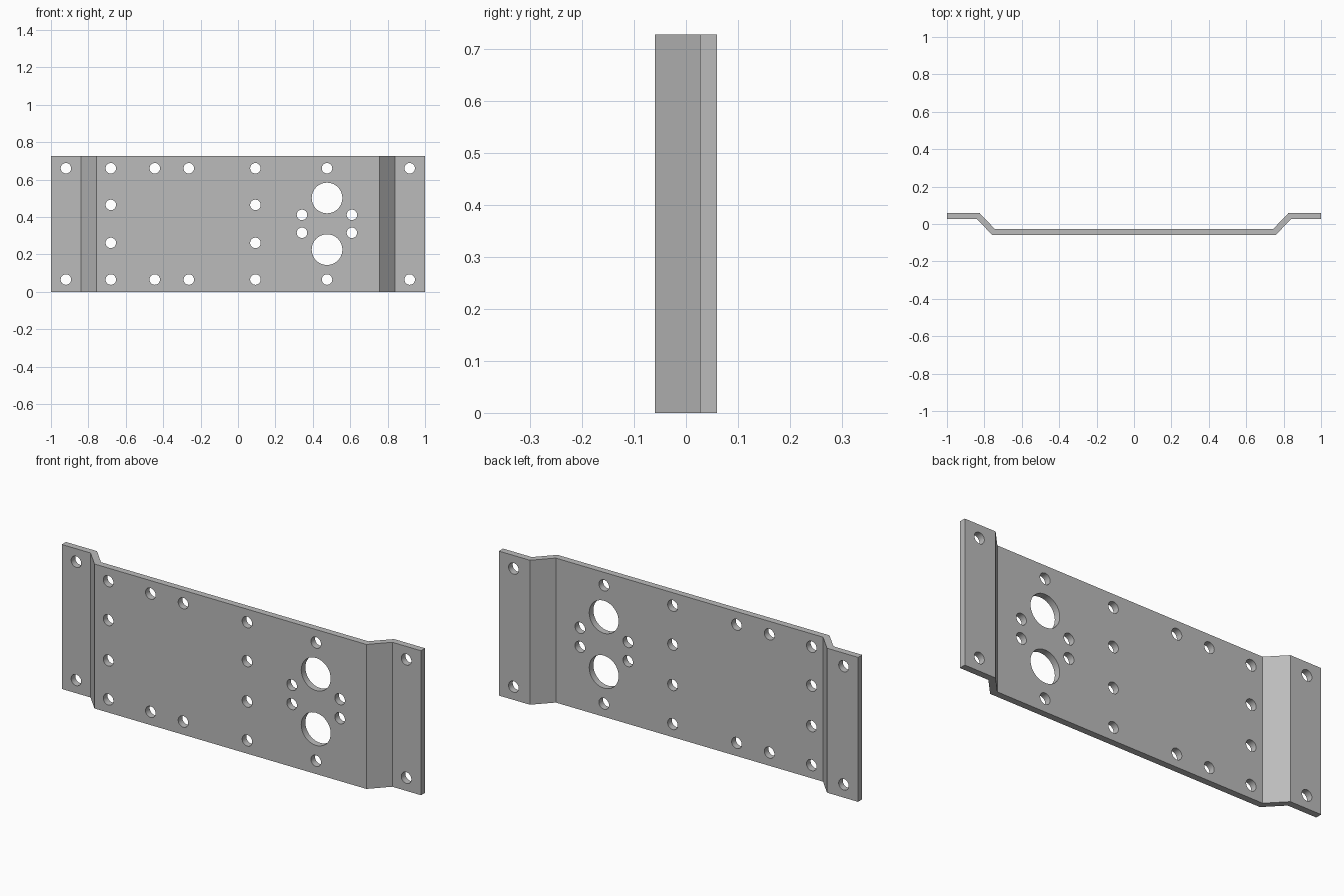
import bpy
import bmesh
from mathutils import Matrix

cube = bpy.data.objects.get("Cube")
if cube:
    bpy.data.objects.remove(cube, do_unlink=True)

HEIGHT = 0.727
SMALL, LARGE = 0.028, 0.082


def make_object(name, bm):
    bmesh.ops.recalc_face_normals(bm, faces=bm.faces)
    mesh = bpy.data.meshes.new(name)
    bm.to_mesh(mesh)
    bm.free()
    obj = bpy.data.objects.new(name, mesh)
    bpy.context.collection.objects.link(obj)
    return obj


# Steel colour
steel = bpy.data.materials.new("grey steel")
steel.use_nodes = True
colour = (0.5, 0.5, 0.5, 1)
steel.diffuse_color = colour
steel.node_tree.nodes["Principled BSDF"].inputs["Base Color"].default_value = colour

# Bent sheet: mirrored half profile, extruded upwards
front = [(0.757, -0.06), (0.84, 0.027), (1, 0.027)]
back = [(1, 0.06), (0.827, 0.06), (0.744, -0.027)]
half = front + back
outline = half + [(-x, y) for x, y in reversed(half)]
bm = bmesh.new()
sheet = bm.faces.new([bm.verts.new((x, y, 0)) for x, y in outline])
top = bmesh.ops.extrude_face_region(bm, geom=[sheet])["geom"]
bmesh.ops.translate(bm, vec=(0, 0, HEIGHT),
                    verts=[v for v in top if isinstance(v, bmesh.types.BMVert)])
plate = make_object("mounting_plate", bm)
plate.data.materials.append(steel)

# Hole layout: edge rows, bolt columns, small bolt group and two large openings
holes = [(x, z, SMALL) for x in (-0.92, -0.68, -0.445, -0.263, 0.093, 0.476, 0.918)
         for z in (0.066, 0.661)]
holes += [(x, z, SMALL) for x in (-0.68, 0.093) for z in (0.262, 0.465)]
holes += [(x, z, SMALL) for x in (0.342, 0.609) for z in (0.316, 0.412)]
holes += [(0.476, z, LARGE) for z in (0.226, 0.502)]

bm = bmesh.new()
for x, z, radius in holes:
    place = Matrix.Translation((x, 0, z)) @ Matrix.Rotation(1.570796, 4, "X")
    bmesh.ops.create_cone(bm, cap_ends=True, segments=40, radius1=radius,
                          radius2=radius, depth=0.4, matrix=place)
cutter = make_object("hole_cutter", bm)
cutter.data.materials.append(steel)
cutter.hide_render = True

# Drill the holes, then discard the cutter
drill = plate.modifiers.new("holes", "BOOLEAN")
drill.operation = "DIFFERENCE"
drill.solver = "EXACT"
drill.object = cutter
bpy.ops.object.select_all(action="DESELECT")
plate.select_set(True)
bpy.context.view_layer.objects.active = plate
bpy.ops.object.modifier_apply(modifier=drill.name)
bpy.data.objects.remove(cutter, do_unlink=True)

# Round hole walls with crisp sheet edges
bpy.ops.object.shade_smooth_by_angle(angle=0.4)
